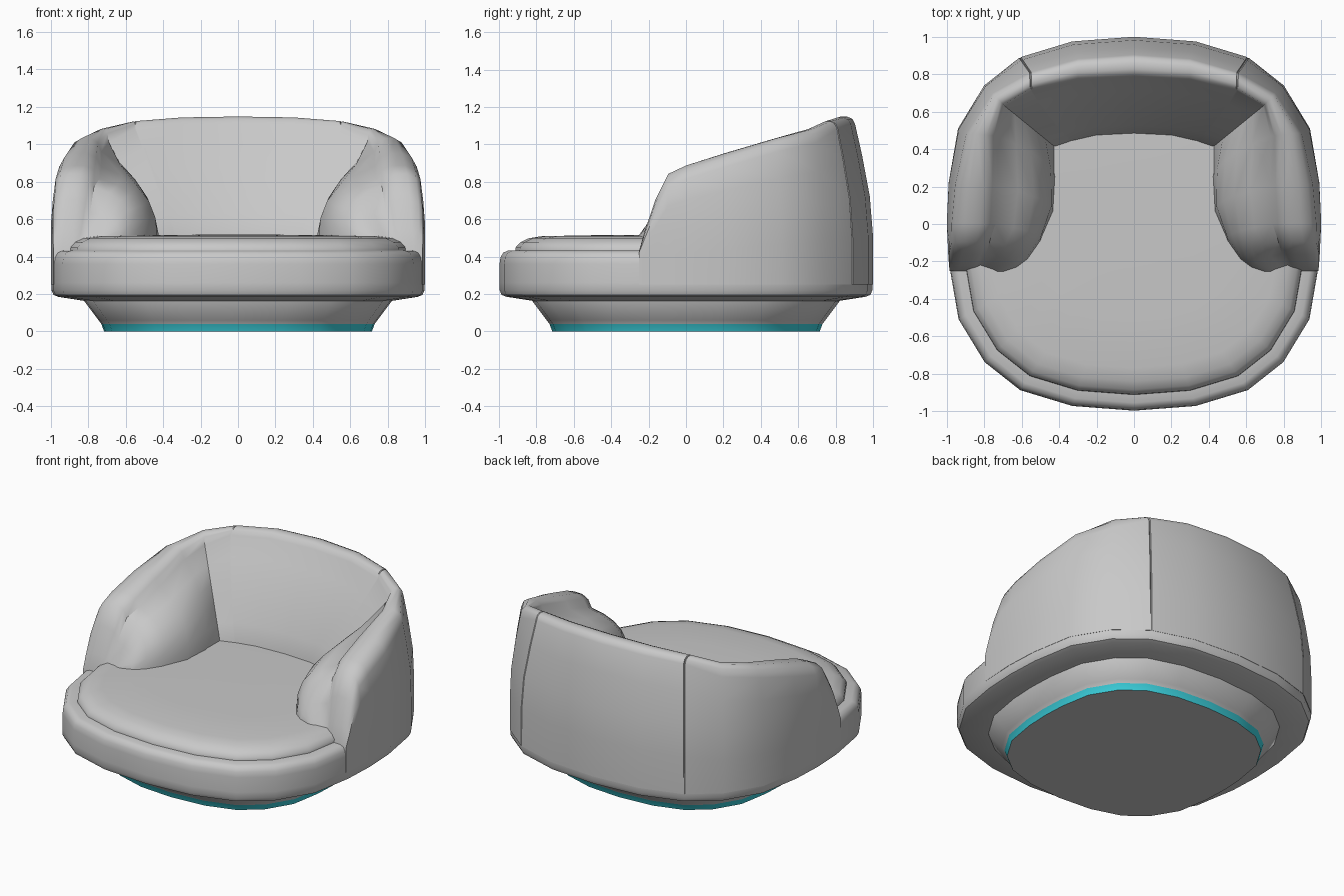
import bpy, bmesh, math
from mathutils import Vector

cube = bpy.data.objects.get("Cube")
if cube:
    bpy.data.objects.remove(cube)


def material(name, rgb):
    m = bpy.data.materials.new(name)
    m.use_nodes = True
    m.diffuse_color = (*rgb, 1)
    m.node_tree.nodes["Principled BSDF"].inputs["Base Color"].default_value = (*rgb, 1)
    return m


GREY = material("grey fabric", (0.58, 0.58, 0.58))
TEAL = material("teal trim", (0.045, 0.65, 0.74))

# Rounded-square plan: one quarter, mirrored into a full ring
QUARTER = [(0, 1), (.33, .975), (.61, .89), (.80, .74), (.94, .51), (.99, .22)]
RIGHT = QUARTER + [(1, 0)] + [(x, -y) for x, y in reversed(QUARTER)]
RING = RIGHT + [(-x, y) for x, y in reversed(RIGHT[1:-1])]


def finish(name, bm, mats, angle):
    bmesh.ops.recalc_face_normals(bm, faces=bm.faces)
    mesh = bpy.data.meshes.new(name)
    bm.to_mesh(mesh)
    bm.free()
    for mat in mats:
        mesh.materials.append(mat)
    ob = bpy.data.objects.new(name, mesh)
    bpy.context.collection.objects.link(ob)
    bpy.ops.object.select_all(action='DESELECT')
    ob.select_set(True)
    bpy.context.view_layer.objects.active = ob
    bpy.ops.object.shade_smooth_by_angle(angle=math.radians(angle))
    return ob


def bridge(bm, rows):
    for a, b in zip(rows, rows[1:]):
        n = len(a)
        for i in range(n):
            j = (i + 1) % n
            bm.faces.new((a[i], a[j], b[j], b[i]))


def stack(name, profile, mats=(GREY,), angle=40):
    """Plan ring lofted through (scale, height) pairs, capped at both ends."""
    bm = bmesh.new()
    rows = [[bm.verts.new((x * s, y * s, z)) for x, y in RING] for s, z in profile]
    bridge(bm, rows)
    bm.faces.new(rows[0])
    bm.faces.new(rows[-1])
    return finish(name, bm, mats, angle)


# Pedestal: teal band round the foot, grey flare and underside
base = stack("base", [(.715, 0), (.73, .04), (.745, .06), (.82, .16), (.82, .18)],
             (GREY, TEAL))
for face in base.data.polygons:
    if face.center.z < .04 and abs(face.normal.z) < .9:
        face.material_index = 1

# Seat body with a soft rim
stack("seat_body", [(.80, .16), (.96, .185), (.985, .195), (.997, .22), (.997, .26),
                    (.997, .36), (.992, .395), (.978, .42), (.955, .431),
                    (.89, .433)])

# Seat cushion
stack("seat_cushion", [(.90, .42), (.912, .432), (.91, .45), (.885, .477),
                       (.84, .498), (.77, .509), (.5, .514), (.2, .517)])

# Wrap-around back and arms: outer point, height, inner top, inner bottom, bulge
STATIONS = [
    ((0, 1), 1.15, (0, .785), (0, .48), .10),
    ((.33, .975), 1.145, (.30, .77), (.20, .47), .10),
    ((.61, .89), 1.125, (.55, .71), (.33, .44), .08),
    ((.80, .74), 1.085, (.69, .63), (.42, .41), 0),
    ((.94, .51), 1.035, (.73, .47), (.42, .25), .28),
    ((.99, .22), .955, (.73, .20), (.43, .07), .36),
    ((1, 0), .89, (.74, 0), (.50, -.09), .36),
    ((.995, -.10), .845, (.77, -.09), (.57, -.19), .30),
    ((.992, -.165), .71, (.79, -.16), (.63, -.235), .20),
    ((.988, -.22), .54, (.82, -.22), (.72, -.265), .10),
    ((.985, -.25), .435, (.86, -.25), (.76, -.27), 0),
]


def section(outer, height, top, bottom, bulge, shrink=0):
    """Cross-section of the wall from outer bottom over the top to inner bottom."""
    is_back = outer[1] > .8
    low = .25
    drop = min(.04 if is_back else .075, (height - .4) * .3)
    tilt = .22 if is_back else .17

    def lean(z):
        f = 1 - shrink - tilt * max(0, z - .58) ** 1.3
        return Vector((outer[0] * f, outer[1] * f, z))
    pts = [lean(low + (height - drop - low) * t) for t in (0, .3, .55, .8, 1)]
    edge = pts[-1]
    roll = Vector((*top, height - drop))
    foot = Vector((*bottom, min(.5, height - .03)))
    # Rounded crest
    for t in (.12, .35, .65, .88):
        p = edge.lerp(roll, t)
        p.z += drop * math.sqrt(1 - (2 * t - 1) ** 2) - shrink
        pts.append(p)
    pts.append(roll)
    # Padded inner face
    out = Vector((0, -1, .5) if is_back else (-1, 0, .6)).normalized()
    for t in (.2, .4, .6, .8):
        pts.append(roll.lerp(foot, t) + out * bulge * t * (1 - t))
    return pts + [foot, Vector((*bottom, .4))]


sections = [section(*st) for st in STATIONS]
before, seam, after = sections[1:4]
# Seam between back and arm: a narrow groove
sections[2:3] = [[q.lerp(p, .02) for p, q in zip(before, seam)],
                 section(*STATIONS[2], shrink=.007),
                 [q.lerp(p, .02) for p, q in zip(after, seam)]]
bm = bmesh.new()
rows = [[bm.verts.new(p) for p in row] for row in sections]
bridge(bm, rows)
bm.faces.new(rows[-1])
wall = finish("back_and_arms", bm, (GREY,), 42)
mirror = wall.modifiers.new("Mirror", 'MIRROR')
mirror.use_clip = True
